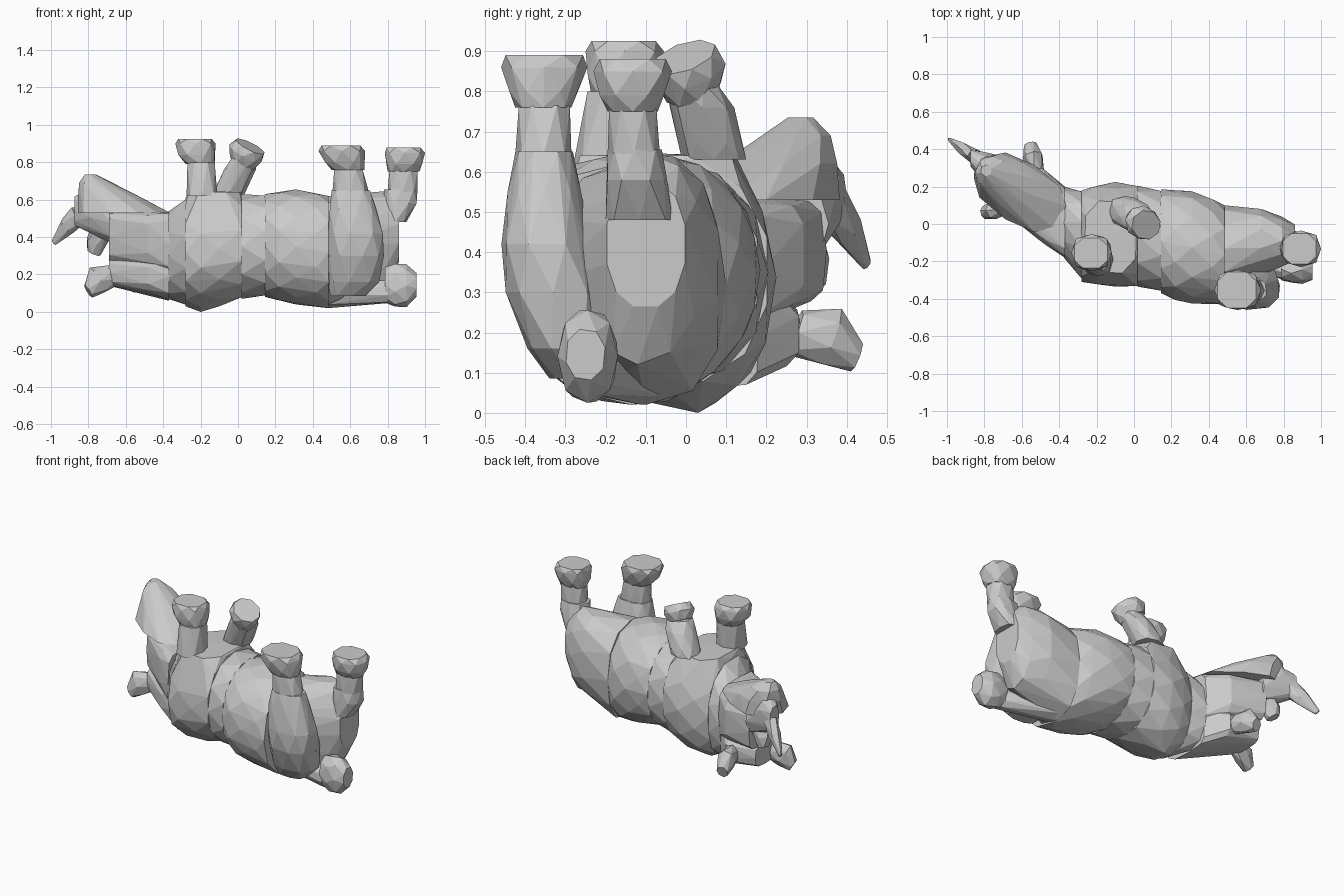
import bpy, bmesh, math
from mathutils import Vector


def hull(name, points):
    """Flat-shaded convex solid around a set of points."""
    bm = bmesh.new()
    for p in points:
        bm.verts.new(p)
    res = bmesh.ops.convex_hull(bm, input=bm.verts)
    junk = {v for v in res["geom_interior"] + res["geom_unused"] if isinstance(v, bmesh.types.BMVert)}
    bmesh.ops.delete(bm, geom=list(junk), context='VERTS')
    bmesh.ops.recalc_face_normals(bm, faces=bm.faces)
    me = bpy.data.meshes.new(name)
    bm.to_mesh(me)
    bm.free()
    ob = bpy.data.objects.new(name, me)
    bpy.context.collection.objects.link(ob)
    return ob


def oval(c, u, v, n=9, p=2.0, turn=0.3):
    """Superellipse ring with half-axis vectors u and v."""
    c, u, v = Vector(c), Vector(u), Vector(v)
    f = lambda t: math.copysign(abs(t) ** (2 / p), t)
    return [c + u * f(math.cos(a)) + v * f(math.sin(a))
            for a in (turn + 2 * math.pi * i / n for i in range(n))]


def across_x(name, rings, n=12, p=2.2, extra=()):
    """Rings (x, y0, y1, z0, z1, lean): lean moves the underside in y."""
    pts = list(extra)
    for i, (x, y0, y1, z0, z1, lean) in enumerate(rings):
        cy, cz = (y0 + y1) / 2, (z0 + z1) / 2
        for q in oval((x, cy, cz), (0, (y1 - y0) / 2, 0), (0, 0, (z1 - z0) / 2), n, p, 0.26 * (i % 2)):
            t = (q.z - cz) / ((z1 - z0) / 2)
            q.y += lean * max(0, -t) ** 3
            pts.append(q)
    return hull(name, pts)


def along_z(name, rings, n=8, p=2.5):
    """Rings (z, x0, x1, y0, y1)."""
    pts = []
    for i, (z, x0, x1, y0, y1) in enumerate(rings):
        pts += oval(((x0 + x1) / 2, (y0 + y1) / 2, z), ((x1 - x0) / 2, 0, 0),
                    (0, (y1 - y0) / 2, 0), n, p, 0.39 * (i % 2))
    return hull(name, pts)


def limb(name, stations, n=7):
    """Tapered solid through (point, radius a, radius b) stations."""
    d = (Vector(stations[-1][0]) - Vector(stations[0][0])).normalized()
    a = d.cross(Vector((0, 0, 1))).normalized()
    b = d.cross(a)
    pts = []
    for i, (c, ra, rb) in enumerate(stations):
        pts += oval(c, a * ra, b * rb, n, 2, 0.4 * i)
    return hull(name, pts)


# Torso, with a flat chest top where the front legs rise
across_x("shoulder", [(-0.375, -0.18, 0.20, 0.07, 0.535, 0.05), (-0.28, -0.30, 0.18, 0.03, 0.61, 0.06)])
across_x("chest", [(-0.28, -0.31, 0.18, 0.03, 0.61, 0.06), (-0.20, -0.33, 0.21, 0.015, 0.64, 0.06),
                   (-0.10, -0.335, 0.225, 0.03, 0.645, 0.05), (0.02, -0.34, 0.21, 0.07, 0.64, 0.03)],
         extra=oval((-0.125, -0.07, 0.64), (0.145, 0, 0), (0, 0.20, 0), 8, 2.8) + [Vector((-0.2, 0.03, 0))])
across_x("waist", [(0.02, -0.335, 0.205, 0.07, 0.63, 0.02), (0.145, -0.365, 0.185, 0.08, 0.63, 0)])
across_x("belly", [(0.145, -0.37, 0.185, 0.08, 0.63, 0), (0.22, -0.415, 0.18, 0.055, 0.645, 0),
                   (0.31, -0.425, 0.175, 0.04, 0.655, 0), (0.42, -0.43, 0.14, 0.02, 0.64, 0.02),
                   (0.485, -0.43, 0.10, 0.02, 0.62, 0.03)])
across_x("rump", [(0.485, -0.36, 0.10, 0.02, 0.62, 0.03), (0.68, -0.24, 0.085, 0.09, 0.645, -0.04),
                  (0.79, -0.22, 0.04, 0.12, 0.645, -0.03), (0.86, -0.20, 0.0, 0.26, 0.58, 0)], 12, 2.3)

# Hind legs
along_z("near_thigh", [(0.085, 0.49, 0.68, -0.34, -0.23), (0.16, 0.48, 0.76, -0.395, -0.20),
                       (0.30, 0.48, 0.78, -0.45, -0.21), (0.42, 0.48, 0.78, -0.46, -0.24),
                       (0.55, 0.485, 0.74, -0.445, -0.26), (0.65, 0.50, 0.71, -0.425, -0.28)], 9)
along_z("near_shank", [(0.64, 0.505, 0.70, -0.425, -0.285), (0.765, 0.51, 0.67, -0.42, -0.285)])
along_z("near_hind_foot", [(0.76, 0.50, 0.675, -0.425, -0.285), (0.80, 0.46, 0.675, -0.445, -0.265),
                           (0.86, 0.43, 0.68, -0.46, -0.245), (0.89, 0.44, 0.66, -0.455, -0.25)])
along_z("far_hock", [(0.48, 0.78, 0.90, -0.20, -0.03), (0.58, 0.78, 0.96, -0.20, -0.05),
                     (0.655, 0.78, 0.96, -0.195, -0.06)])
along_z("far_shank", [(0.645, 0.80, 0.96, -0.195, -0.065), (0.76, 0.805, 0.965, -0.195, -0.07)])
along_z("far_hind_foot", [(0.75, 0.80, 0.97, -0.195, -0.07), (0.79, 0.79, 0.99, -0.22, -0.05),
                          (0.85, 0.785, 1.0, -0.23, -0.035), (0.88, 0.79, 0.98, -0.22, -0.045)])

# Tail with tufted tip
across_x("tail", [(0.48, -0.20, -0.02, 0.02, 0.16, 0), (0.80, -0.30, -0.19, 0.045, 0.17, 0)], 8)
across_x("tail_tuft", [(0.785, -0.30, -0.18, 0.05, 0.24, 0), (0.84, -0.315, -0.17, 0.025, 0.26, 0),
                       (0.90, -0.32, -0.17, 0.025, 0.255, 0), (0.955, -0.30, -0.20, 0.08, 0.21, 0)], 8)

# Front legs
along_z("near_front_leg", [(0.62, -0.275, -0.11, -0.28, -0.10), (0.80, -0.275, -0.12, -0.25, -0.09)])
along_z("near_front_foot", [(0.79, -0.28, -0.125, -0.235, -0.085), (0.84, -0.325, -0.12, -0.25, -0.06),
                            (0.90, -0.335, -0.12, -0.25, -0.055), (0.925, -0.325, -0.135, -0.24, -0.07)])
along_z("far_front_leg", [(0.63, -0.135, 0.035, -0.01, 0.15), (0.67, -0.12, 0.05, -0.015, 0.145),
                          (0.76, -0.075, 0.095, -0.04, 0.12), (0.82, -0.04, 0.11, -0.055, 0.08)])
limb("far_front_foot", [((0.025, 0.02, 0.80), 0.07, 0.08), ((0.04, 0.01, 0.85), 0.09, 0.10),
                        ((0.065, -0.005, 0.885), 0.08, 0.09)], 8)

# Neck and head
across_x("neck_crest", [(-0.37, -0.16, 0.18, 0.06, 0.32, 0.03), (-0.48, -0.10, 0.285, 0.10, 0.29, 0),
                        (-0.69, 0.06, 0.285, 0.14, 0.28, 0)], 12, 3.6)
across_x("neck", [(-0.37, -0.18, 0.20, 0.20, 0.535, 0), (-0.48, -0.11, 0.295, 0.25, 0.535, 0),
                  (-0.69, 0.06, 0.35, 0.27, 0.535, 0)], 12, 4.5)
hull("jaw", oval((-0.61, 0.17, 0.53), (-0.22, 0.14, 0), (0.085, 0.14, 0), 10, 2.6)
     + oval((-0.69, 0.235, 0.62), (-0.15, 0.09, 0), (0.068, 0.11, 0), 9)
     + oval((-0.76, 0.275, 0.69), (-0.08, 0.04, 0), (0.04, 0.075, 0), 8)
     + oval((-0.79, 0.285, 0.735), (-0.03, 0.01, 0), (0.01, 0.03, 0), 6))
across_x("snout", [(-0.67, 0.09, 0.355, 0.36, 0.58, 0), (-0.79, 0.20, 0.385, 0.43, 0.66, 0),
                   (-0.875, 0.31, 0.40, 0.46, 0.62, 0)], 10, 2.5)

# Horns
limb("front_horn", [((-0.85, 0.36, 0.52), 0.04, 0.06), ((-0.91, 0.40, 0.46), 0.035, 0.05),
                    ((-0.985, 0.45, 0.37), 0.01, 0.018)], 6)
limb("small_horn", [((-0.72, 0.28, 0.45), 0.06, 0.06), ((-0.76, 0.305, 0.37), 0.05, 0.06),
                    ((-0.77, 0.315, 0.315), 0.035, 0.04)], 6)

# Ears
limb("near_ear", [((-0.66, 0.10, 0.20), 0.04, 0.06), ((-0.75, 0.075, 0.17), 0.05, 0.08),
                  ((-0.80, 0.06, 0.11), 0.035, 0.04)], 7)
limb("far_ear", [((-0.52, 0.27, 0.20), 0.04, 0.06), ((-0.54, 0.36, 0.19), 0.055, 0.075),
                 ((-0.555, 0.425, 0.14), 0.035, 0.04)], 7)
